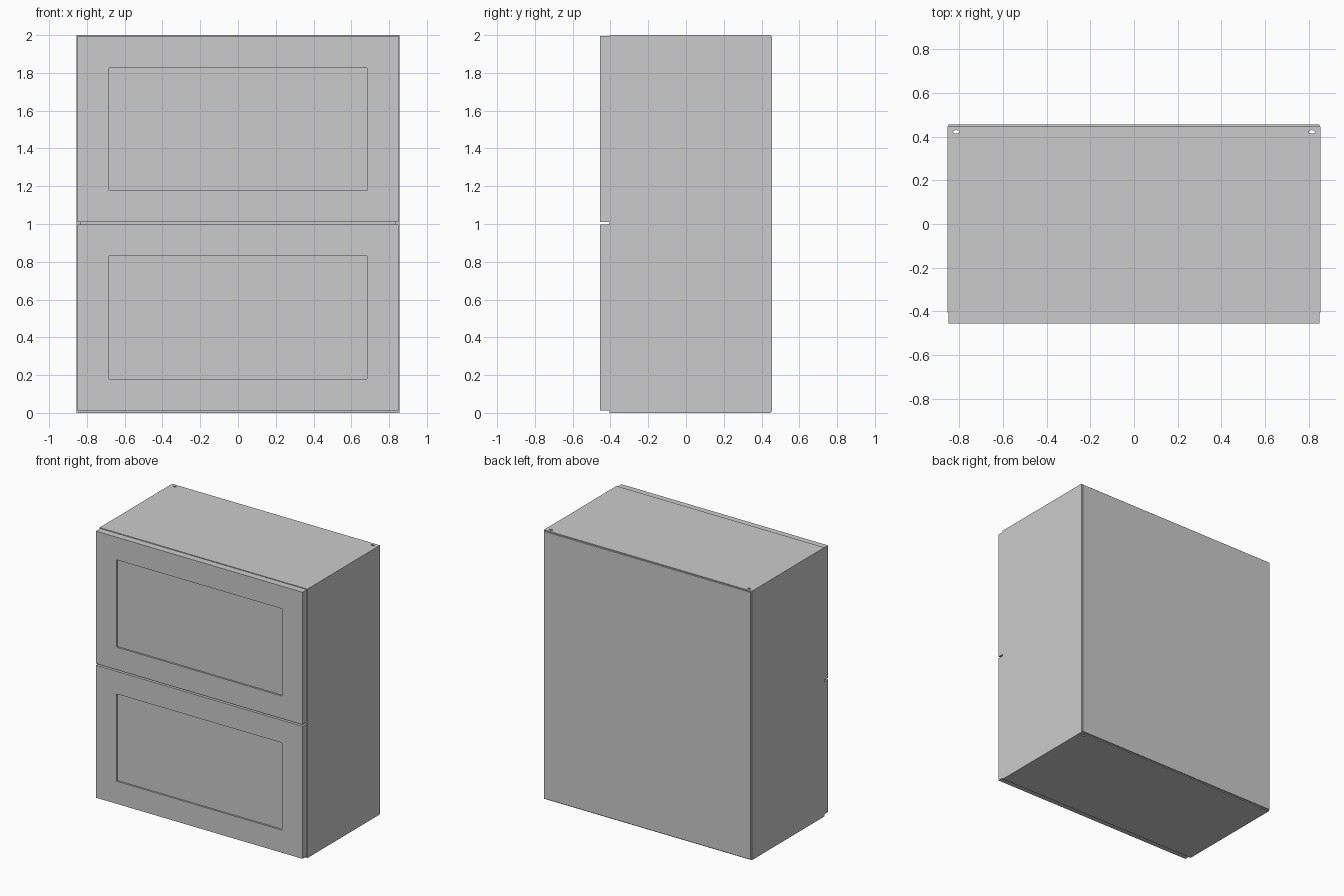
import bpy, bmesh
from mathutils import Vector

if "Cube" in bpy.data.objects:
    bpy.data.objects.remove(bpy.data.objects["Cube"])


def box_mesh(lo, hi):
    bm = bmesh.new()
    bmesh.ops.create_cube(bm, size=1)
    lo, hi = Vector(lo), Vector(hi)
    for v in bm.verts:
        v.co = Vector((v.co[i] + 0.5) * (hi[i] - lo[i]) + lo[i] for i in range(3))
    return bm


def finish(bm, name):
    bmesh.ops.recalc_face_normals(bm, faces=bm.faces)
    me = bpy.data.meshes.new(name)
    bm.to_mesh(me)
    bm.free()
    ob = bpy.data.objects.new(name, me)
    bpy.context.collection.objects.link(ob)
    return ob


def face_along(bm, n):
    bm.normal_update()
    return max(bm.faces, key=lambda f: f.normal.dot(Vector(n)))


def sink(bm, face, border, depth):
    # inset a face and push the middle of it inwards (+y), leaving a square step
    bmesh.ops.inset_region(bm, faces=[face], thickness=border, use_even_offset=True)
    new = bmesh.ops.extrude_face_region(bm, geom=[face])["geom"]
    verts = [g for g in new if isinstance(g, bmesh.types.BMVert)]
    bmesh.ops.translate(bm, verts=verts, vec=(0, depth, 0))
    if face.is_valid:
        bmesh.ops.delete(bm, geom=[face], context='FACES_ONLY')


# carcass: box tube, open at front and back
Y0, Y1, WALL = -0.405, 0.447, 0.022
bm = box_mesh((-0.855, Y0, 0), (0.855, Y1, 2.0))
front, back = face_along(bm, (0, -1, 0)), face_along(bm, (0, 1, 0))
bmesh.ops.inset_region(bm, faces=[front], thickness=WALL, use_even_offset=True)
bmesh.ops.inset_region(bm, faces=[back], thickness=WALL, use_even_offset=True)
rims = list(front.edges) + list(back.edges)
bmesh.ops.delete(bm, geom=[front, back], context='FACES_ONLY')
bmesh.ops.bridge_loops(bm, edges=rims)
carcass = finish(bm, "carcass")

# hanging slots through the rear corners of the top and bottom
bm = bmesh.new()
for side in (-1, 1):
    made = bmesh.ops.create_cone(bm, cap_ends=True, segments=12, radius1=1, radius2=1, depth=1)["verts"]
    bmesh.ops.scale(bm, verts=made, vec=(0.0145, 0.008, 2.4))
    bmesh.ops.translate(bm, verts=made, vec=(side * 0.815, 0.422, 1.0))
cutter = finish(bm, "slot_cutter")
cutter.hide_render = True
mod = carcass.modifiers.new("slots", 'BOOLEAN')
mod.operation, mod.object, mod.solver = 'DIFFERENCE', cutter, 'EXACT'
bpy.context.view_layer.objects.active = carcass
bpy.ops.object.modifier_apply(modifier=mod.name)
bpy.data.objects.remove(cutter)

# back panel, slightly smaller than the carcass
finish(box_mesh((-0.849, Y1, 0.007), (0.849, 0.456, 1.993)), "back_panel")

# two framed fronts with a recessed middle panel
for name, z in (("lower_front", 0.505), ("upper_front", 1.502)):
    bm = box_mesh((-0.85, -0.456, z - 0.4925), (0.85, Y0, z + 0.4925))
    sink(bm, face_along(bm, (0, -1, 0)), 0.168, 0.013)
    finish(bm, name)
